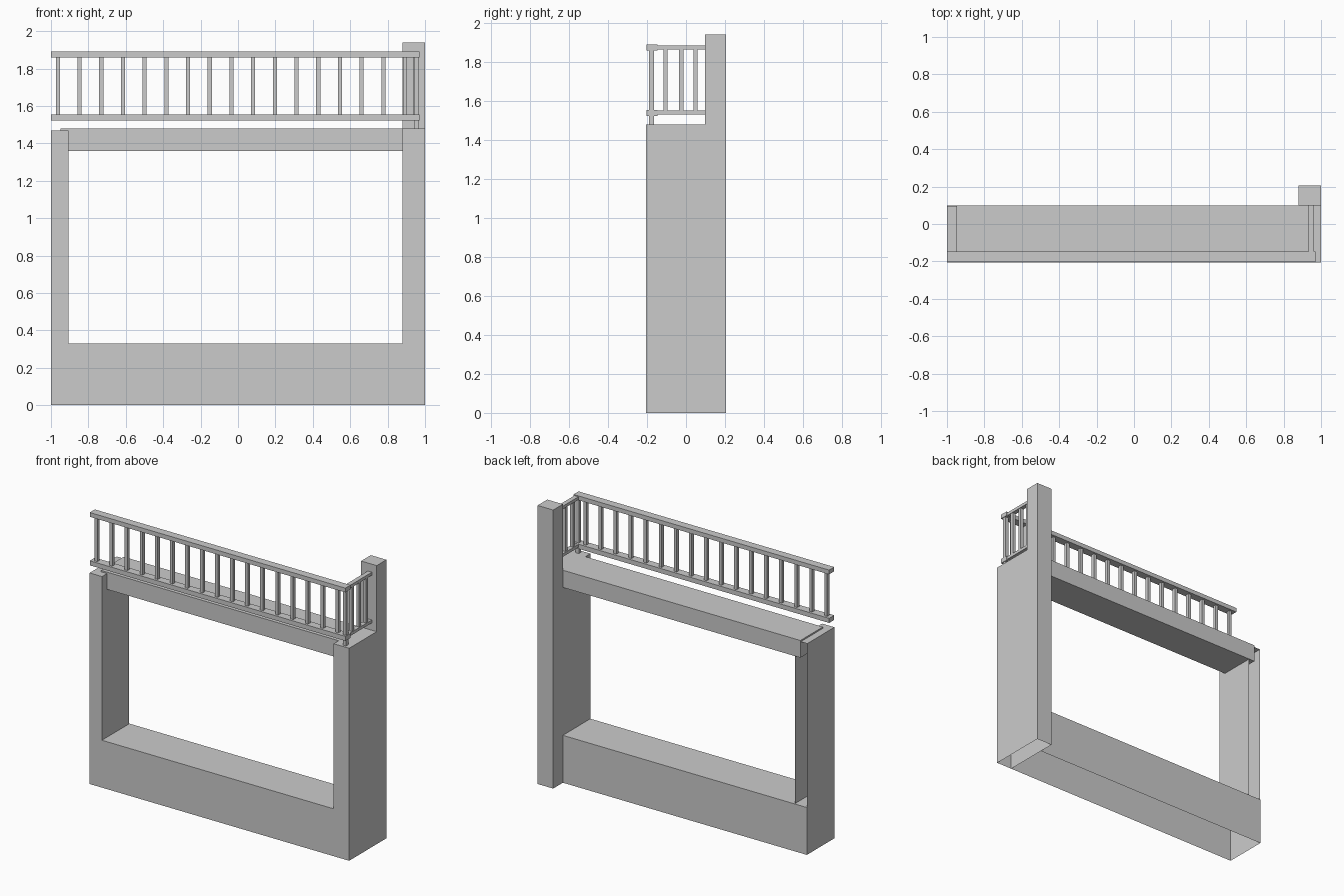
import bpy, bmesh

if "Cube" in bpy.data.objects:
    bpy.data.objects.remove(bpy.data.objects["Cube"])

# face order of the helper box: names of sides that may be left open
SIDES = {"bottom": (0, 2, 3, 1), "top": (4, 5, 7, 6), "front": (0, 1, 5, 4),
         "back": (2, 6, 7, 3), "left": (0, 4, 6, 2), "right": (1, 3, 7, 5)}


def add_box(bm, x, y, z, skip=()):
    v = [bm.verts.new((a, b, c)) for c in z for b in y for a in x]
    for side, idx in SIDES.items():
        if side not in skip:
            bm.faces.new([v[i] for i in idx])


def make(name, boxes):
    bm = bmesh.new()
    for b in boxes:
        add_box(bm, *b)
    mesh = bpy.data.meshes.new(name)
    bm.to_mesh(mesh)
    bm.free()
    obj = bpy.data.objects.new(name, mesh)
    bpy.context.collection.objects.link(obj)
    return obj


F, B = -0.205, 0.098          # front and back planes of the frame

# Frame: open-bottomed shells
make("base_beam", [((-1, 0.88), (F, B), (0, 0.33), ("bottom", "right"))])
make("left_post", [((-1, -0.905), (F, B - 0.004), (0.33, 1.47), ("bottom", "back"))])
make("top_beam", [((-0.95, 0.88), (-0.15, B), (1.36, 1.48), ("right",))])
make("right_post", [((0.88, 1), (F, B), (0, 1.48), ("bottom", "back"))])
make("rear_pillar", [
    ((0.88, 1), (B, 0.205), (0, 1.48), ("bottom", "top", "front")),
    ((0.88, 1), (B, 0.205), (1.48, 1.94), ("bottom",))])

# Front railing
for name, z in (("front_top_rail", (1.86, 1.89)), ("front_bottom_rail", (1.522, 1.554))):
    make(name, [((-1, 0.97), (-0.203, -0.147), z)])
bars = []
for i in range(17):
    c = -0.963 + i * 0.116
    bars.append(((c - 0.011, c + 0.011), (-0.187, -0.163), (1.554, 1.86), ("top", "bottom")))
make("front_balusters", bars)
make("corner_baluster", [((0.94, 0.965), (-0.189, -0.163), (1.48, 1.86), ("top", "bottom"))])

# Side railing running back to the pillar
for name, z in (("side_top_rail", (1.863, 1.884)), ("side_bottom_rail", (1.531, 1.552))):
    make(name, [((0.932, 0.963), (-0.147, B), z, ("front", "back"))])
make("side_balusters", [
    ((0.937, 0.959), (c - 0.011, c + 0.011), (1.552, 1.863), ("top", "bottom"))
    for c in (-0.105, -0.025, 0.049)])
